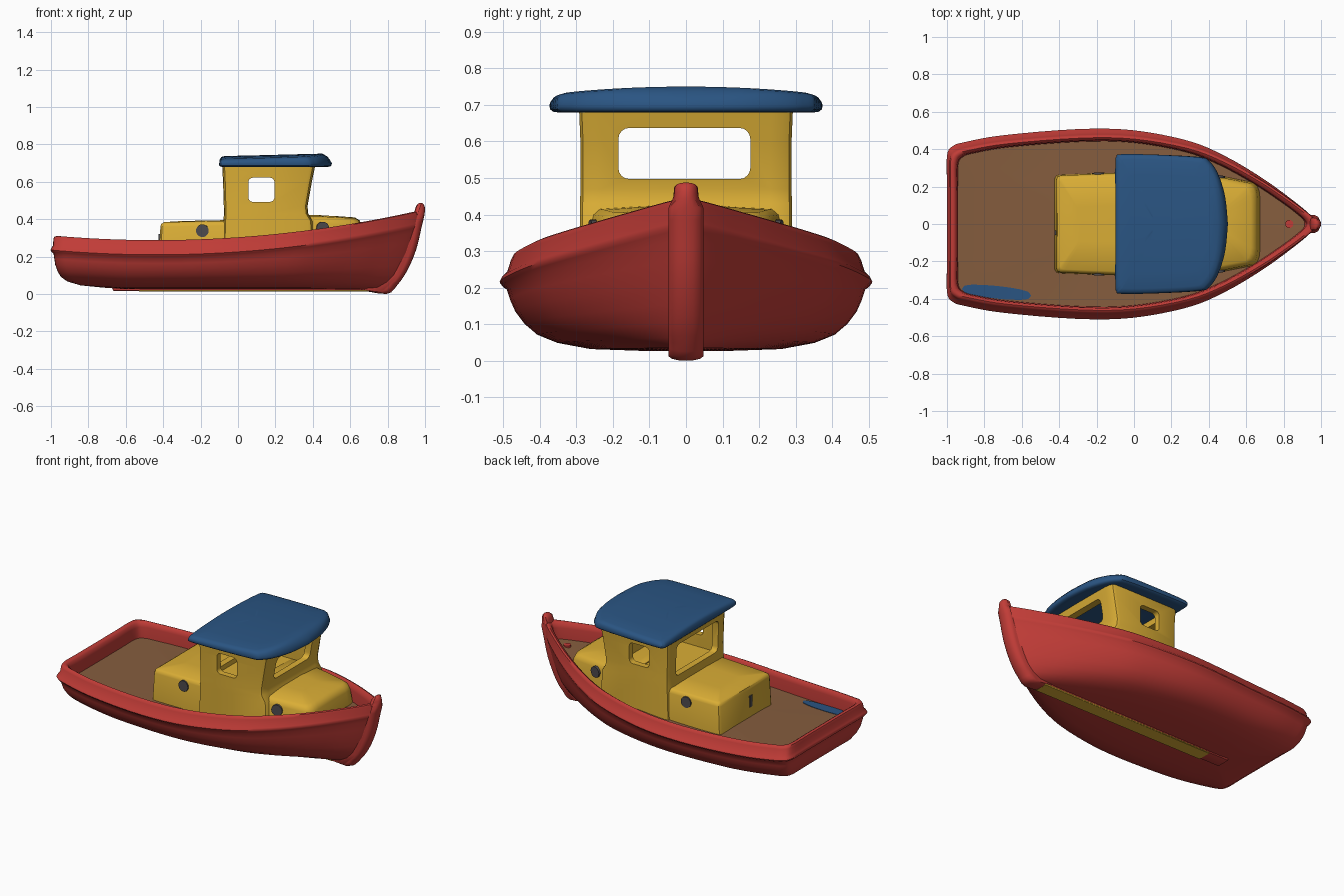
import bpy, bmesh, math
from mathutils import Vector

if "Cube" in bpy.data.objects:
    bpy.data.objects.remove(bpy.data.objects["Cube"])


def material(name, rgb):
    m = bpy.data.materials.new(name)
    m.diffuse_color = (*rgb, 1)
    m.use_nodes = True
    m.node_tree.nodes["Principled BSDF"].inputs["Base Color"].default_value = m.diffuse_color
    return m


RED = material("hull red", (0.53, 0.045, 0.038))
YELLOW = material("cabin yellow", (0.70, 0.42, 0.036))
BLUE = material("roof blue", (0.023, 0.09, 0.225))
BROWN = material("deck brown", (0.235, 0.109, 0.048))
GREY = material("dark grey", (0.075, 0.07, 0.075))


def finish(name, bm, mats, angle=40):
    bmesh.ops.recalc_face_normals(bm, faces=bm.faces)
    me = bpy.data.meshes.new(name)
    bm.to_mesh(me)
    bm.free()
    ob = bpy.data.objects.new(name, me)
    bpy.context.collection.objects.link(ob)
    for m in mats:
        me.materials.append(m)
    smooth(ob, angle)
    return ob


def smooth(ob, angle=40):
    bpy.ops.object.select_all(action='DESELECT')
    ob.select_set(True)
    bpy.context.view_layer.objects.active = ob
    bpy.ops.object.shade_smooth_by_angle(angle=math.radians(angle))


def spline(pts, steps=4):
    """Catmull-Rom through the points, ends kept."""
    p = [Vector(q) for q in pts]
    p = [p[0]] + p + [p[-1]]
    out = []
    for i in range(1, len(p) - 2):
        a, b, c, d = p[i - 1:i + 3]
        for s in range(steps):
            t = s / steps
            out.append(0.5 * (2 * b + (c - a) * t + (2 * a - 5 * b + 4 * c - d) * t * t
                              + (3 * b - a - 3 * c + d) * t ** 3))
    return out + [p[-1]]


def loft(name, half, rows, mats, angle=40):
    """Stack mirrored plan outlines; row = (x0, x1, half width, z(x, y) or number, material index)."""
    half = [Vector(q) for q in half]
    loop = half + [Vector((q.x, -q.y)) for q in reversed(half[1:-1])]
    n = len(loop)
    bm = bmesh.new()
    rings = []
    for x0, x1, w, z, mi in rows:
        ring = []
        for q in loop:
            x, y = x0 + (q.x + 1) / 2 * (x1 - x0), q.y * w
            ring.append(bm.verts.new((x, y, z(x, y) if callable(z) else z)))
        rings.append(ring)
    for j in range(len(rings) - 1):
        a, b = rings[j], rings[j + 1]
        for i in range(n):
            k = (i + 1) % n
            bm.faces.new((a[i], a[k], b[k], b[i])).material_index = rows[j + 1][4]
    for ring, mi in ((rings[0], rows[0][4]), (rings[-1], rows[-1][4])):
        for i in range(len(half) - 1):
            vs = []
            for v in (ring[i], ring[i + 1], ring[-i - 1], ring[-i]):
                if v not in vs:
                    vs.append(v)
            bm.faces.new(vs).material_index = mi
    return finish(name, bm, mats, angle)


def box(name, lo, hi, mat, bevel=0.0, axis=None, segs=4):
    """Box with rounded edges: all of them, or just those along one axis."""
    bm = bmesh.new()
    bmesh.ops.create_cube(bm, size=1)
    for v in bm.verts:
        v.co = [(lo[i] + hi[i]) / 2 + v.co[i] * (hi[i] - lo[i]) for i in range(3)]
    if bevel:
        edges = [e for e in bm.edges if axis is None or
                 abs(e.verts[0].co[axis] - e.verts[1].co[axis]) > 1e-5]
        bmesh.ops.bevel(bm, geom=edges, offset=bevel, segments=segs, profile=0.5, affect='EDGES')
    return finish(name, bm, [mat])


# Hull, bulwark and deck
def sheer(x, y=0):
    return 0.30 + 0.07 * x + 0.08 * x * x


def deck(x, y=0):
    return sheer(x) - 0.097


def below(f):
    return lambda x, y: 0.026 + f * (sheer(x) - 0.101) + (1 - f) * 0.06 * max(0, -x - .6)


def off(d):
    return lambda x, y: sheer(x) + d


plan = spline([(1, 0), (.985, .055), (.94, .14), (.85, .28), (.7, .49), (.5, .72), (.3, .88), (0, .99), (-.3, 1),
               (-.7, .935), (-.9, .865), (-.97, .82), (-1, .72), (-1, .4), (-1, 0)])
hull_rows = [
    (-.70, .79, .10, below(0), 0), (-.84, .815, .26, below(.03), 0), (-.91, .845, .35, below(.12), 0),
    (-.945, .875, .405, below(.24), 0), (-.963, .90, .44, below(.4), 0), (-.975, .925, .465, below(.58), 0),
    (-.98, .945, .479, below(.75), 0), (-.984, .962, .488, below(.90), 0),
    (-.995, .972, .50, off(-.085), 0), (-1.0, .978, .507, off(-.075), 0), (-.995, .978, .501, off(-.063), 0),
    (-.987, .977, .487, off(-.05), 0), (-.985, .98, .476, off(-.015), 0), (-.98, .978, .469, off(-.002), 0),
    (-.965, .962, .459, off(.003), 0), (-.95, .935, .447, off(-.006), 0), (-.944, .925, .443, off(-.03), 0),
    (-.94, .918, .44, deck, 0), (-.6, .6, .25, deck, 1), (-.2, .2, .08, deck, 1)]
loft("hull", plan, hull_rows, [RED, BROWN], 50)

# Stem post, rounded across, and keel
stem = spline([(.66, .02), (.795, 0), (.85, .045), (.905, .125), (.952, .235), (.98, .35), (1.0, .445),
               (.987, .485), (.955, .475), (.935, .41), (.89, .27), (.83, .12), (.72, .05)], 3)
bm = bmesh.new()
layers = []
for y, inset in ((-1, .03), (-.8, .012), (-.4, .002), (0, 0), (.4, .002), (.8, .012), (1, .03)):
    # the front edge draws back towards the sides so the post blends into the bow
    layers.append([bm.verts.new((p.x - inset * (i < 22), y * (.048 if p.y < .42 else .032),
                                 p.y + inset * (.4 * (p.y < .06) - .4 * (p.y > .42))))
                   for i, p in enumerate(stem)])
bm.faces.new(layers[0])
bm.faces.new(layers[-1])
for a, b in zip(layers, layers[1:]):
    for i in range(len(stem)):
        k = (i + 1) % len(stem)
        bm.faces.new((a[i], a[k], b[k], b[i]))
finish("stem_post", bm, [RED], 50)
box("keel", (-.67, -.045, .016), (.76, .045, .06), RED, .008, None, 2)
box("keel_strip", (-.53, -.047, .012), (.70, .047, .022), YELLOW, .004, None, 1)

# Low cabins fore and aft of the wheelhouse
round_rect = [(1, 0), (1, .8), (.985, .91), (.95, .975), (.88, 1), (0, 1),
              (-.88, 1), (-.95, .975), (-.985, .91), (-1, .8), (-1, 0)]
aft_plan = [(1, 0), (1, 1), (0, .97), (-.88, .94), (-.96, .925), (-1, .87), (-1, 0)]
fore_plan = [(1, 0), (1, .5), (.985, .62), (.94, .72), (.85, .79), (.3, .88), (-.4, .98), (-1, 1), (-1, 0)]


def aft_top(d):
    return lambda x, y: .392 + .02 * x - d


def fore_top(d):
    return lambda x, y: .425 - .07 * max(0, x - .4) - .15 * y * y - d


loft("aft_cabin", aft_plan, [(-.425, .05, .28, .17, 0), (-.415, .05, .276, aft_top(.025), 0),
     (-.41, .05, .27, aft_top(.009), 0), (-.395, .05, .258, aft_top(0), 0), (-.3, .0, .1, aft_top(-.004), 0)], [YELLOW])
loft("fore_cabin", fore_plan, [(.2, .675, .282, lambda x, y: deck(x) - .01, 0), (.2, .66, .275, fore_top(.035), 0),
     (.2, .65, .268, fore_top(.014), 0), (.2, .625, .25, fore_top(0), 0), (.25, .5, .1, fore_top(0), 0)], [YELLOW])

# Wheelhouse, hollowed out with window openings
house = loft("wheelhouse", round_rect, [(-.085, .41, .29, .18, 0), (-.078, .40, .29, .39, 0),
             (-.075, .375, .29, .43, 0), (-.076, .372, .289, .47, 0), (-.08, .395, .289, .60, 0),
             (-.085, .415, .293, .695, 0)], [YELLOW])
cutters = [
    loft("cavity", round_rect, [(-.035, .332, .25, .415, 0), (-.035, .332, .25, .47, 0),
         (-.035, .375, .253, .75, 0)], [YELLOW]),
    box("front_opening", (.2, -.185, .497), (.6, .176, .637), YELLOW, .03, 0),
    box("rear_opening", (-.3, -.21, .445), (.1, .21, .645), YELLOW, .03, 0),
    box("side_opening", (.055, -.5, .492), (.195, .5, .622), YELLOW, .025, 1)]
for c in cutters:
    c.hide_render = True
    m = house.modifiers.new("cut", 'BOOLEAN')
    m.operation, m.solver, m.object = 'DIFFERENCE', 'EXACT', c
    bpy.context.view_layer.objects.active = house
    bpy.ops.object.modifier_apply(modifier=m.name)
for c in cutters:
    bpy.data.objects.remove(c)
smooth(house, 35)

# Roof with camber and a bowed, drooping front edge
roof_plan = spline([(1, 0), (.95, .4), (.82, .73), (.67, .9), (.5, .96), (-.3, .995), (-.9, 1),
                    (-.98, .965), (-1, .87), (-1, .4), (-1, 0)], 3)


def crown(d):
    return lambda x, y: .739 + .025 * x - .13 * y * y - d - .5 * max(0, x - .455)


loft("roof", roof_plan, [(0, .35, .2, .685, 0), (-.08, .475, .345, .679, 0), (-.093, .492, .362, .681, 0),
     (-.1, .5, .371, .688, 0), (-.1, .502, .373, .698, 0), (-.097, .49, .371, crown(.014), 0),
     (-.088, .475, .363, crown(.004), 0), (-.07, .45, .345, crown(0), 0), (-.02, .40, .26, crown(0), 0),
     (.05, .3, .15, crown(0), 0), (.1, .22, .05, crown(0), 0)], [BLUE])


# Portholes
def porthole(name, x, y, z, turn):
    bpy.ops.mesh.primitive_cylinder_add(vertices=20, radius=.034, depth=.04, location=(x, y, z),
                                        rotation=(math.pi / 2, 0, turn))
    ob = bpy.context.object
    ob.name = name
    ob.data.materials.append(GREY)
    smooth(ob)


for s, side in ((-1, "right"), (1, "left")):
    porthole("aft_porthole_" + side, -.19, s * .255, .338, s * .04)
    porthole("fore_porthole_" + side, .45, s * .243, .352, s * -.2)

# Aft door handle plate and bow bollard
box("door_handle", (-.424, -.06, .25), (-.415, -.035, .32), GREY)
bpy.ops.mesh.primitive_cylinder_add(vertices=16, radius=.022, depth=.02, location=(.83, 0, deck(.83)))
bpy.context.object.name = "bow_bollard"
bpy.context.object.data.materials.append(RED)

# Blue paint mark on the aft deck, skewed along the bulwark
oval = [(math.cos(math.pi * i / 8), math.sin(math.pi * i / 8) ** .6 if 0 < i < 8 else 0) for i in range(9)]
blue_mark = loft("blue_deck_mark", oval, [(-.92, -.55, .034, lambda x, y: deck(x) - .002, 0),
                 (-.92, -.55, .034, lambda x, y: deck(x) + .004, 0)], [BLUE])
for v in blue_mark.data.vertices:
    v.co.y -= .365 + .1 * (v.co.x + .735)
